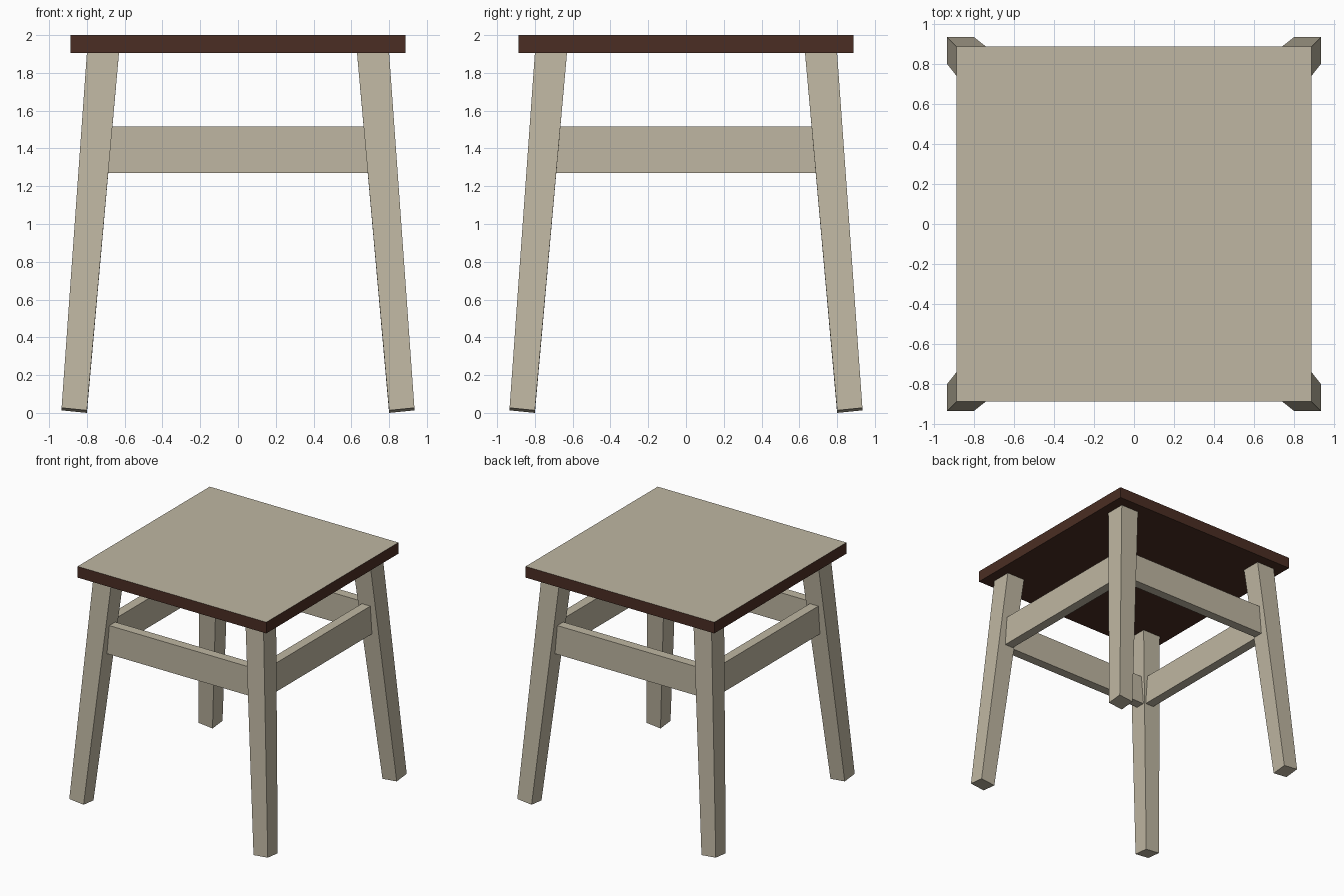
import bpy, bmesh

if "Cube" in bpy.data.objects:
    bpy.data.objects.remove(bpy.data.objects["Cube"])

def material(name, rgb):
    m = bpy.data.materials.new(name)
    m.diffuse_color = (*rgb, 1)
    m.use_nodes = True
    m.node_tree.nodes["Principled BSDF"].inputs["Base Color"].default_value = m.diffuse_color
    return m

BEIGE = material("beige_wood", (0.52, 0.47, 0.36))
BROWN = material("dark_brown_edge", (0.070, 0.027, 0.017))

def prism(name, bottom, top, mats):
    """Six-sided solid between a bottom and a top quad."""
    bm = bmesh.new()
    b = [bm.verts.new(p) for p in bottom]
    t = [bm.verts.new(p) for p in top]
    bm.faces.new(b)
    bm.faces.new(t)
    for i in range(4):
        j = (i + 1) % 4
        bm.faces.new((b[i], b[j], t[j], t[i]))
    bmesh.ops.recalc_face_normals(bm, faces=bm.faces)
    me = bpy.data.meshes.new(name)
    bm.to_mesh(me)
    bm.free()
    for m in mats:
        me.materials.append(m)
    ob = bpy.data.objects.new(name, me)
    bpy.context.collection.objects.link(ob)
    return ob

def box(name, x0, x1, y0, y1, z0, z1, mats):
    ring = [(x0, y0), (x1, y0), (x1, y1), (x0, y1)]
    return prism(name, [(x, y, z0) for x, y in ring], [(x, y, z1) for x, y in ring], mats)

# Seat: beige top, brown edges and underside
S = 0.888
seat = box("seat", -S, S, -S, S, 1.905, 2.0, [BROWN, BEIGE])
for f in seat.data.polygons:
    f.material_index = 1 if f.normal.z > 0.5 else 0

# Splayed, tapered legs with slightly tilted feet
SIDES = [("front", -1), ("back", 1)]
for yname, sy in SIDES:
    for xname, sx in [("left", -1), ("right", 1)]:
        i, o, rise = 0.80, 0.934, 0.0135
        bottom = [(sx * i, sy * i, 0), (sx * o, sy * i, rise),
                  (sx * o, sy * o, 2 * rise), (sx * i, sy * o, rise)]
        i, o = 0.63, 0.80
        top = [(sx * x, sy * y, 1.906) for x, y in ((i, i), (o, i), (o, o), (i, o))]
        prism(f"{yname}_{xname}_leg", bottom, top, [BEIGE])

# Rails between the legs, ends buried in the legs
E, OUT, IN = 0.735, 0.78, 0.70
for s, yname, xname in ((-1, "front", "left"), (1, "back", "right")):
    a, b = sorted((s * IN, s * OUT))
    box(f"{yname}_rail", -E, E, a, b, 1.27, 1.515, [BEIGE])
    box(f"{xname}_rail", a, b, -E, E, 1.27, 1.515, [BEIGE])
